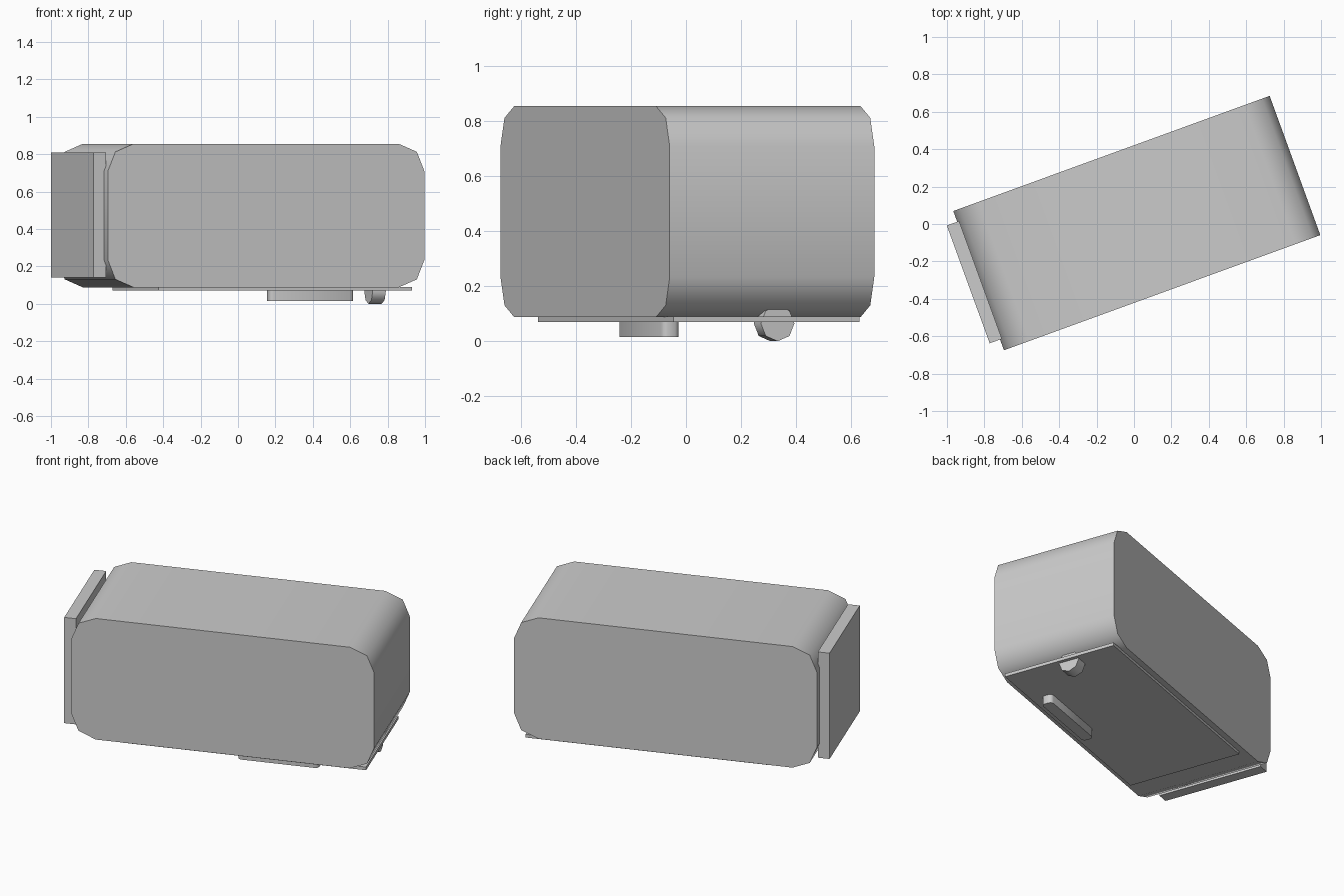
import bpy, bmesh
from math import radians, sin, cos, pi
from mathutils import Matrix

if "Cube" in bpy.data.objects:
    bpy.data.objects.remove(bpy.data.objects["Cube"])

# Everything is built square, then turned 20 degrees about z
TURN = Matrix.Translation((0.015, 0.005, 0)) @ Matrix.Rotation(radians(20), 4, 'Z')


def rounded_rect(a0, a1, b0, b1, r, segs):
    if r == 0:
        return [(a0, b0), (a1, b0), (a1, b1), (a0, b1)]
    pts = []
    centres = [(a1 - r, b1 - r), (a0 + r, b1 - r), (a0 + r, b0 + r), (a1 - r, b0 + r)]
    for k, (ca, cb) in enumerate(centres):
        for i in range(segs + 1):
            t = pi / 2 * (k + i / segs)
            pts.append((ca + r * cos(t), cb + r * sin(t)))
    return pts


def prism(name, profile, axis, lo, hi):
    """Extrude a 2D profile along a local axis from lo to hi."""
    place = {'x': lambda a, b, h: (h, a, b),
             'y': lambda a, b, h: (a, h, b),
             'z': lambda a, b, h: (a, b, h)}[axis]
    bm = bmesh.new()
    rings = [[bm.verts.new(place(a, b, h)) for a, b in profile] for h in (lo, hi)]
    n = len(profile)
    for ring in rings:
        bm.faces.new(ring)
    for i in range(n):
        j = (i + 1) % n
        bm.faces.new((rings[0][i], rings[0][j], rings[1][j], rings[1][i]))
    bmesh.ops.recalc_face_normals(bm, faces=bm.faces)
    bm.transform(TURN)
    mesh = bpy.data.meshes.new(name)
    bm.to_mesh(mesh)
    bm.free()
    obj = bpy.data.objects.new(name, mesh)
    bpy.context.collection.objects.link(obj)
    bpy.ops.object.select_all(action='DESELECT')
    obj.select_set(True)
    bpy.context.view_layer.objects.active = obj
    bpy.ops.object.shade_smooth_by_angle(angle=radians(50))
    return obj


# Main rounded body
prism("body", rounded_rect(-0.9, 0.9, 0.088, 0.855, 0.145, 2), 'y', -0.396, 0.396)
# Square plate on the left end
prism("end_plate", rounded_rect(-0.335, 0.335, 0.14, 0.81, 0, 0), 'x', -0.959, -0.889)
# Thin panel underneath
prism("bottom_panel", rounded_rect(-0.60, 0.842, -0.36, 0.36, 0, 0), 'z', 0.07, 0.09)
# Raised bar on the panel
prism("bottom_bar", rounded_rect(0.06, 0.54, -0.292, -0.224, 0.02, 2), 'z', 0.015, 0.08)
# Eight-sided wheel near the right end
wheel = [(0.051 + 0.065 * cos(pi / 4 * i), 0.065 + 0.065 * sin(pi / 4 * i)) for i in range(8)]
prism("wheel", wheel, 'x', 0.745, 0.82)
